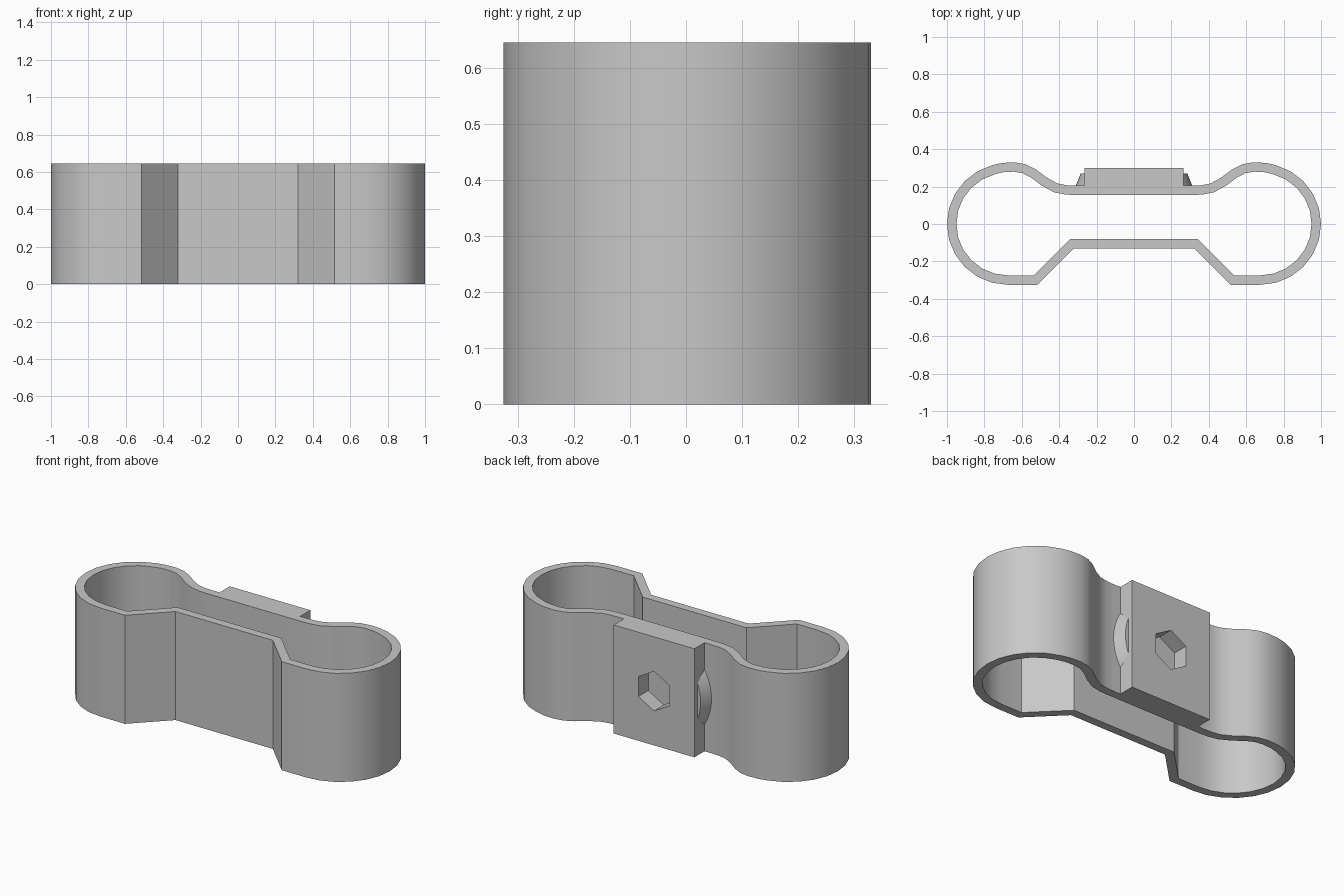
import bpy, bmesh, math
from mathutils import Vector, Matrix

HEIGHT, WALL = 0.645, 0.05
MID_Z = HEIGHT / 2

if "Cube" in bpy.data.objects:
    bpy.data.objects.remove(bpy.data.objects["Cube"])

grey = bpy.data.materials.new("light grey plastic")
grey.use_nodes = True
grey.diffuse_color = (0.58, 0.58, 0.58, 1)
grey.node_tree.nodes["Principled BSDF"].inputs["Base Color"].default_value = grey.diffuse_color


def finish(bm, name):
    bmesh.ops.recalc_face_normals(bm, faces=bm.faces)
    mesh = bpy.data.meshes.new(name)
    bm.to_mesh(mesh)
    bm.free()
    mesh.materials.append(grey)
    obj = bpy.data.objects.new(name, mesh)
    bpy.context.collection.objects.link(obj)
    return obj


def smooth(obj):
    bpy.ops.object.select_all(action='DESELECT')
    obj.select_set(True)
    bpy.context.view_layer.objects.active = obj
    bpy.ops.object.shade_smooth_by_angle(angle=math.radians(28))


def disc(name, sides, r_front, r_back, y0, y1):
    """Cylinder or cone frustum along y, centred on the nut axis."""
    bm = bmesh.new()
    turn = Matrix.Translation((0, (y0 + y1) / 2, MID_Z)) @ Matrix.Rotation(-math.pi / 2, 4, 'X')
    bmesh.ops.create_cone(bm, cap_ends=True, segments=sides, radius1=r_front,
                          radius2=r_back, depth=y1 - y0, matrix=turn)
    return finish(bm, name)


def inset_outline(points, distance):
    """Mitred inward offset of a counter-clockwise closed outline."""
    result = []
    for i, p in enumerate(points):
        a = (p - points[i - 1]).normalized()
        b = (points[(i + 1) % len(points)] - p).normalized()
        na, nb = Vector((-a.y, a.x)), Vector((-b.y, b.x))
        result.append(p + (na + nb) * distance / (1 + na.dot(nb)))
    return result


# Clip band: half outline, mirrored, then thickened inward
half = [(0.32, -0.13), (0.515, -0.325), (0.675, -0.325)]
for deg in range(-75, 76, 15):
    t = math.radians(deg)
    half.append((0.675 + 0.325 * math.cos(t), 0.325 * math.sin(t)))
half += [(0.71, 0.326), (0.64, 0.33), (0.58, 0.32), (0.525, 0.292),
         (0.465, 0.247), (0.41, 0.217), (0.36, 0.207), (0.31, 0.205)]
outer = [Vector(p) for p in half] + [Vector((-x, y)) for x, y in reversed(half)]
inner = inset_outline(outer, WALL)

bm = bmesh.new()
rings = [[bm.verts.new((p.x, p.y, z)) for p in line]
         for line, z in ((outer, 0), (outer, HEIGHT), (inner, HEIGHT), (inner, 0))]
for r in range(4):
    low, high = rings[r], rings[(r + 1) % 4]
    for i in range(len(outer)):
        j = (i + 1) % len(outer)
        bm.faces.new((low[i], low[j], high[j], high[i]))
smooth(finish(bm, "clip_band"))

# Nut block and round boss on the back wall
bm = bmesh.new()
bmesh.ops.create_cube(bm, size=1, matrix=Matrix.Translation((0, 0.251, MID_Z))
                      @ Matrix.Diagonal((0.53, 0.098, HEIGHT, 1)))
block = finish(bm, "nut_block")
boss = disc("round_boss", 64, 0.313, 0.285, 0.2, 0.27)

# Hexagonal nut pocket cut through both
cutter = disc("pocket_cutter", 6, 0.118, 0.118, 0.208, 0.4)
for obj in (block, boss):
    cut = obj.modifiers.new("nut_pocket", 'BOOLEAN')
    cut.operation = 'DIFFERENCE'
    cut.solver = 'EXACT'
    cut.object = cutter
    bpy.context.view_layer.objects.active = obj
    bpy.ops.object.modifier_apply(modifier=cut.name)
bpy.data.objects.remove(cutter)
smooth(boss)
